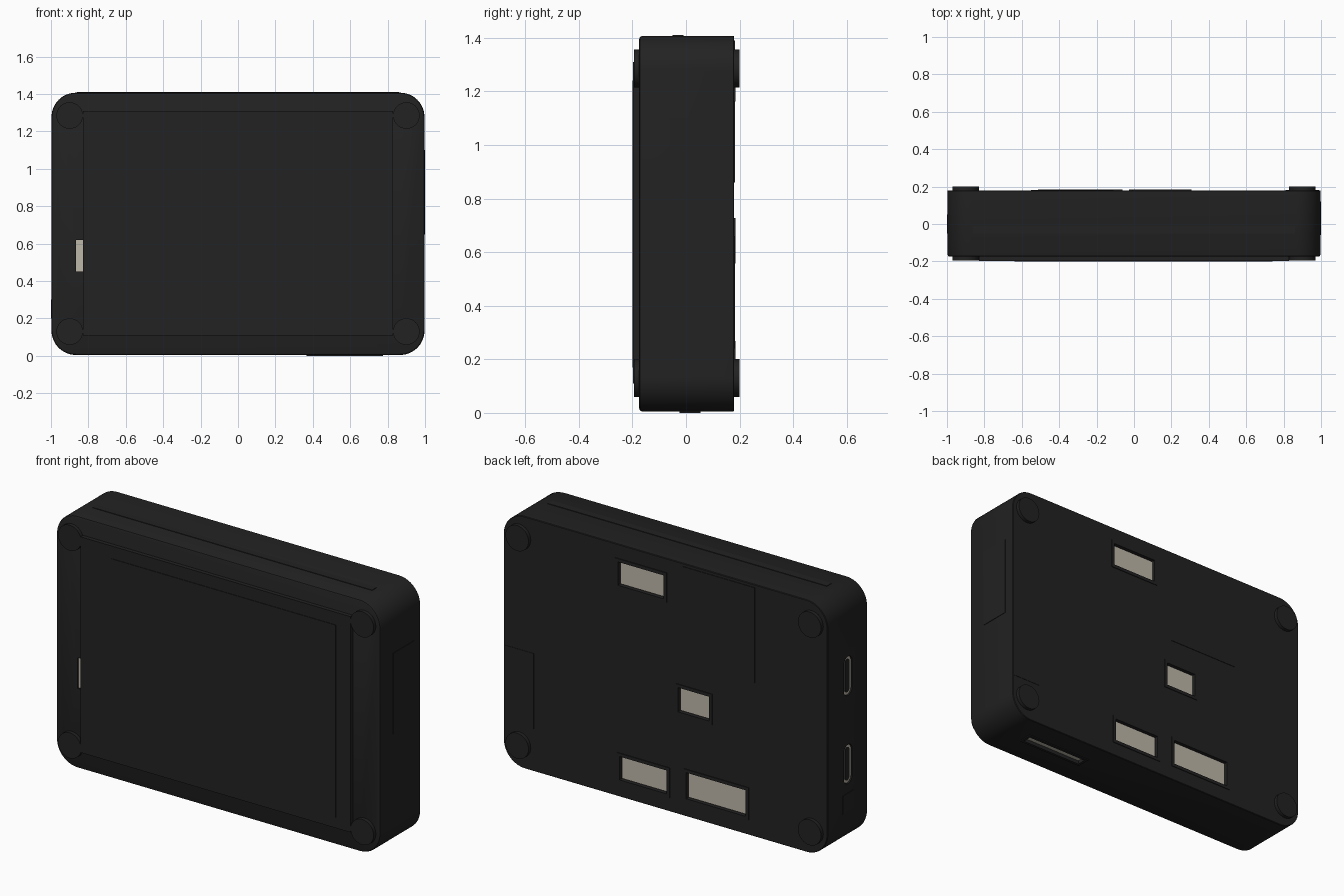
import bpy, bmesh, math

if "Cube" in bpy.data.objects:
    bpy.data.objects.remove(bpy.data.objects["Cube"])


def material(name, rgb):
    m = bpy.data.materials.new(name)
    m.diffuse_color = (*rgb, 1)
    m.use_nodes = True
    m.node_tree.nodes["Principled BSDF"].inputs["Base Color"].default_value = m.diffuse_color
    return m


BLACK = material("black plastic", (0.016, 0.016, 0.016))
BEIGE = material("beige connector", (0.52, 0.48, 0.40))


def outline(u0, u1, v0, v1, r, seg):
    """Rounded rectangle points."""
    if r <= 0:
        return [(u1, v1), (u0, v1), (u0, v0), (u1, v0)]
    pts = []
    for k, (cu, cv) in enumerate([(u1 - r, v1 - r), (u0 + r, v1 - r),
                                  (u0 + r, v0 + r), (u1 - r, v0 + r)]):
        for i in range(seg + 1):
            a = math.pi / 2 * (k + i / seg)
            pts.append((cu + r * math.cos(a), cv + r * math.sin(a)))
    return pts


def slab(name, axis, u, v, d, mat, r=0.0, seg=8, bev=(0, 0)):
    """Rounded slab extruded along an axis from d[0] to d[1], with end chamfers."""
    place = {'x': lambda a, b, c: (c, a, b),
             'y': lambda a, b, c: (a, c, b),
             'z': lambda a, b, c: (a, b, c)}[axis]
    levels = [(d[0], bev[0])]
    if bev[0]:
        levels += [(d[0] + bev[0] * 0.3, bev[0] * 0.3), (d[0] + bev[0], 0)]
    if bev[1]:
        levels.append((d[1] - bev[1], 0))
    levels.append((d[1], bev[1]))
    bm = bmesh.new()
    rings = []
    for h, ins in levels:
        pts = outline(u[0] + ins, u[1] - ins, v[0] + ins, v[1] - ins,
                      max(r - ins, 0), seg)
        rings.append([bm.verts.new(place(a, b, h)) for a, b in pts])
    n = len(rings[0])
    for lo, hi in zip(rings, rings[1:]):
        for i in range(n):
            j = (i + 1) % n
            bm.faces.new((lo[i], lo[j], hi[j], hi[i]))
    bm.faces.new(rings[0])
    bm.faces.new(rings[-1])
    bmesh.ops.remove_doubles(bm, verts=bm.verts, dist=1e-6)
    bmesh.ops.recalc_face_normals(bm, faces=bm.faces)
    me = bpy.data.meshes.new(name)
    bm.to_mesh(me)
    bm.free()
    me.materials.append(mat)
    ob = bpy.data.objects.new(name, me)
    bpy.context.collection.objects.link(ob)
    return ob


def smooth(ob):
    bpy.ops.object.select_all(action='DESELECT')
    ob.select_set(True)
    bpy.context.view_layer.objects.active = ob
    bpy.ops.object.shade_smooth_by_angle(angle=math.radians(30))


# main case
body = slab("case", 'y', (-0.997, 0.997), (0.005, 1.407), (-0.175, 0.18), BLACK,
            r=0.13, seg=14, bev=(0.012, 0.003))


def cut(axis, u, v, d, r=0.0):
    c = slab("cutter", axis, u, v, d, BLACK, r)
    c.hide_render = True
    m = body.modifiers.new("cut", 'BOOLEAN')
    m.operation = 'DIFFERENCE'
    m.solver = 'EXACT'
    m.object = c
    bpy.ops.object.select_all(action='DESELECT')
    bpy.context.view_layer.objects.active = body
    body.select_set(True)
    bpy.ops.object.modifier_apply(modifier=m.name)
    bpy.data.objects.remove(c)


def frame(name, axis, u, v, d, w):
    """Raised rim made of four thin bars around an opening."""
    for k, (a, b) in enumerate([((u[0] - w, u[1] + w), (v[1], v[1] + w)),
                                ((u[0] - w, u[1] + w), (v[0] - w, v[0])),
                                ((u[0] - w, u[0]), v), ((u[1], u[1] + w), v)]):
        slab(f"{name}_{k}", axis, a, b, d, BLACK)


# back connector openings with beige blocks inside
for i, (u, v) in enumerate([((0.01, 0.29), (1.18, 1.31)),
                            ((-0.27, -0.08), (0.575, 0.71)),
                            ((-0.01, 0.28), (0.10, 0.23)),
                            ((-0.495, -0.13), (0.105, 0.25))]):
    cut('y', u, v, (0.12, 0.3))
    frame(f"back_opening_rim_{i}", 'y', u, v, (0.178, 0.184), 0.018)
    slab(f"back_opening_floor_{i}", 'y', u, v, (0.115, 0.125), BEIGE)
    slab(f"back_connector_{i}", 'y', (u[0] + 0.006, u[1] - 0.006),
         (v[0] + 0.006, v[1] - 0.006), (0.12, 0.172), BEIGE)

# front slot beside the display
cut('y', (-0.866, -0.82), (0.45, 0.62), (-0.3, -0.15))
slab("front_slot_insert", 'y', (-0.866, -0.82), (0.45, 0.62), (-0.165, -0.145), BEIGE)

# card slot on the bottom
cut('z', (0.38, 0.76), (-0.01, 0.04), (-0.1, 0.03))
slab("card_slot_insert", 'z', (0.38, 0.76), (-0.01, 0.04), (0.02, 0.035), BEIGE)
frame("card_slot_rim", 'z', (0.38, 0.76), (-0.01, 0.04), (0.0, 0.008), 0.015)

# charging ports on the left side
for i, z in enumerate((0.95, 0.46)):
    cut('x', (-0.037, 0.037), (z - 0.108, z + 0.108), (-1.1, -0.95), r=0.036)
    slab(f"port_shell_{i}", 'x', (-0.035, 0.035), (z - 0.106, z + 0.106),
         (-0.99, -0.945), BEIGE, r=0.034)
    slab(f"port_core_{i}", 'x', (-0.021, 0.021), (z - 0.092, z + 0.092),
         (-0.992, -0.95), BLACK, r=0.0205)
smooth(body)

# display panel and its slightly raised screen area
slab("display_panel", 'y', (-0.83, 0.83), (0.11, 1.31), (-0.197, -0.17), BLACK)
slab("screen_area", 'y', (-0.64, 0.74), (0.17, 1.24), (-0.2, -0.19), BLACK)

# round caps at the front corners and feet at the back corners
for sx in (-1, 1):
    for z in (0.13, 1.285):
        u, v = (sx * 0.9 - 0.071, sx * 0.9 + 0.071), (z - 0.071, z + 0.071)
        smooth(slab("front_corner_cap", 'y', u, v, (-0.195, -0.17), BLACK, r=0.071))
        smooth(slab("back_foot", 'y', u, v, (0.17, 0.2), BLACK, r=0.071))

# thin cover plates on the back
slab("back_cover_plate", 'y', (-0.55, -0.11), (0.86, 1.39), (0.178, 0.183), BLACK)
slab("back_label_plate", 'y', (0.81, 0.99), (0.24, 0.66), (0.178, 0.182), BLACK)

# raised strips on the top and right side
slab("top_strip", 'z', (-0.86, 0.86), (-0.05, -0.01), (1.40, 1.41), BLACK)
slab("side_strip", 'x', (-0.06, 0.12), (0.65, 1.1), (0.99, 1.0), BLACK)
slab("left_strip", 'x', (-0.05, 0.05), (0.2, 0.3), (-1.0, -0.99), BLACK)
